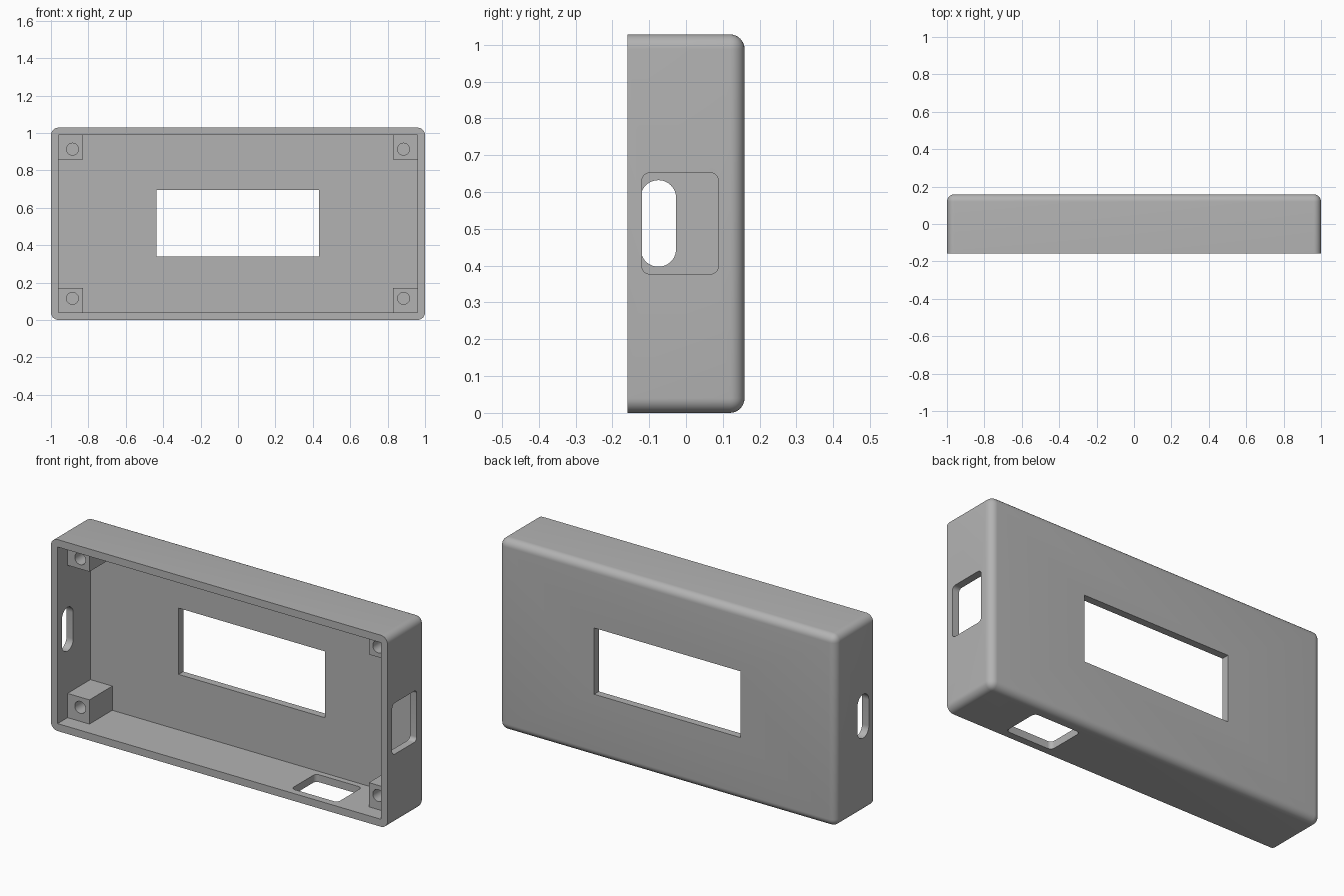
import bpy
import bmesh
from mathutils import Matrix, Vector

cube = bpy.data.objects.get("Cube")
if cube:
    bpy.data.objects.remove(cube, do_unlink=True)

# Main dimensions
HALF_W, HALF_D, HEIGHT = 1.0, 0.159, 1.028
WALL, FILLET = 0.04, 0.04
MID_Z = HEIGHT / 2
FLOOR_Y = HALF_D - WALL          # inner face of the back panel
POST, POST_FRONT = 0.13, -0.075

grey = bpy.data.materials.new("Plain grey plastic")
grey.use_nodes = True
colour = (0.45, 0.45, 0.45, 1)
grey.diffuse_color = colour
grey.node_tree.nodes["Principled BSDF"].inputs["Base Color"].default_value = colour


def box(name, low, high, radius=0, pick=None, segments=8):
    """Box between two corners, rounding the edges chosen by pick."""
    low, high = Vector(low), Vector(high)
    bm = bmesh.new()
    bmesh.ops.create_cube(bm, size=1)
    bmesh.ops.scale(bm, vec=high - low, verts=bm.verts)
    bmesh.ops.translate(bm, vec=(low + high) / 2, verts=bm.verts)
    if radius:
        edges = [e for e in bm.edges if pick(e)]
        bmesh.ops.bevel(bm, geom=edges, offset=radius, segments=segments,
                        profile=0.5, affect="EDGES")
    return finish(bm, name)


def finish(bm, name):
    mesh = bpy.data.meshes.new(name)
    bm.to_mesh(mesh)
    bm.free()
    mesh.materials.append(grey)
    obj = bpy.data.objects.new(name, mesh)
    bpy.context.collection.objects.link(obj)
    return obj


def along(axis):
    """Rule choosing edges parallel to an axis."""
    return lambda e: abs((e.verts[0].co - e.verts[1].co).normalized()[axis]) > 0.9


def combine(target, tool, operation):
    mod = target.modifiers.new(operation, "BOOLEAN")
    mod.operation, mod.solver, mod.object = operation, "EXACT", tool
    bpy.context.view_layer.objects.active = target
    bpy.ops.object.modifier_apply(modifier=mod.name)
    bpy.data.objects.remove(tool, do_unlink=True)


# Outer shell: rounded corners and rounded back rim, flat open front
def shell_edges(e):
    return along(1)(e) or all(v.co.y > 0 for v in e.verts)


case = box("enclosure_shell", (-HALF_W, -HALF_D, 0), (HALF_W, HALF_D, HEIGHT),
           FILLET, shell_edges)

# Inner cavity
combine(case, box("cavity", (-HALF_W + WALL, -0.5, WALL),
                  (HALF_W - WALL, FLOOR_Y, HEIGHT - WALL)), "DIFFERENCE")

# Corner screw posts, sunk slightly into the walls, then their blind holes
corners = [(sx, sz) for sx in (-1, 1) for sz in (-1, 1)]
overlap = 0.01
for sx, sz in corners:
    xs = sorted(sx * (HALF_W - WALL + d) for d in (overlap, -POST))
    zs = sorted(MID_Z + sz * (MID_Z - WALL + d) for d in (overlap, -POST))
    combine(case, box("screw_post", (xs[0], POST_FRONT, zs[0]),
                      (xs[1], FLOOR_Y + overlap, zs[1])), "UNION")
for sx, sz in corners:
    bm = bmesh.new()
    bmesh.ops.create_cone(bm, cap_ends=True, segments=32, radius1=0.032,
                          radius2=0.032, depth=0.3,
                          matrix=Matrix.Rotation(1.5707963, 4, "X"))
    bmesh.ops.translate(bm, verts=bm.verts,
                        vec=(sx * 0.885, -0.05, MID_Z + sz * 0.399))
    combine(case, finish(bm, "screw_hole"), "DIFFERENCE")

# Display window through the back panel
combine(case, box("window", (-0.436, 0, 0.338), (0.434, 0.3, 0.694)), "DIFFERENCE")

# Connector opening in the left wall
combine(case, box("side_port", (0.9, -0.12, 0.377), (1.1, 0.088, 0.652),
                  0.022, along(0)), "DIFFERENCE")

# Matching opening in the bottom wall
combine(case, box("bottom_port", (0.4, -0.12, -0.1), (0.675, 0.088, 0.1),
                  0.022, along(2)), "DIFFERENCE")

# Rounded slot in the right wall
combine(case, box("slot", (-1.1, -0.123, 0.397), (-0.9, -0.027, 0.632),
                  0.0479, along(0), 12), "DIFFERENCE")

# Smooth the fillets, keep flat faces crisp
bpy.ops.object.select_all(action="DESELECT")
case.select_set(True)
bpy.context.view_layer.objects.active = case
bpy.ops.object.shade_smooth_by_angle(angle=0.52)
